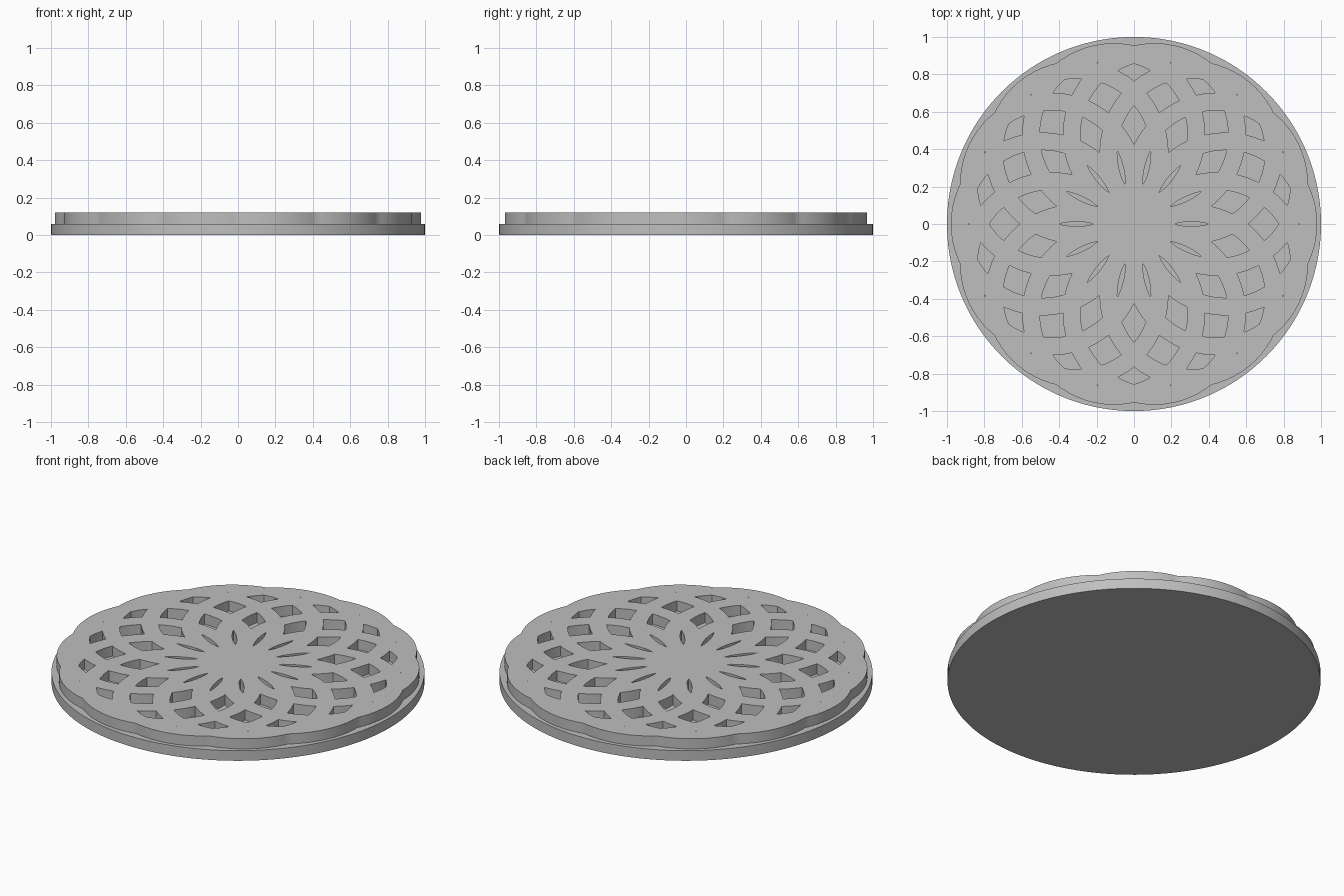
import bpy, bmesh
from math import pi, cos, sin, atan2, hypot
from mathutils import Vector
from mathutils.geometry import delaunay_2d_cdt

cube = bpy.data.objects.get("Cube")
if cube:
    bpy.data.objects.remove(cube, do_unlink=True)

RINGS, SEGMENTS = 14, 64
OUTER, INNER = 0.4895, 0.395      # ring radii; every outer circle touches the middle
BASE_TOP, TOP = 0.06, 0.12
STEP = 2 * pi / SEGMENTS

grey = bpy.data.materials.new("plain_grey")
grey.use_nodes = True
colour = (0.52, 0.52, 0.52, 1)
grey.diffuse_color = colour
grey.node_tree.nodes["Principled BSDF"].inputs["Base Color"].default_value = colour


def finish(name, bm):
    bmesh.ops.recalc_face_normals(bm, faces=bm.faces[:])
    mesh = bpy.data.meshes.new(name)
    bm.to_mesh(mesh)
    bm.free()
    mesh.materials.append(grey)
    obj = bpy.data.objects.new(name, mesh)
    bpy.context.collection.objects.link(obj)
    bpy.ops.object.select_all(action='DESELECT')
    obj.select_set(True)
    bpy.context.view_layer.objects.active = obj
    bpy.ops.object.shade_smooth_by_angle(angle=pi / 6)


def in_polygon(point, centre, turn, radius):
    # Inside test for a regular polygon whose first corner points along turn
    dx, dy = point.x - centre.x, point.y - centre.y
    offset = (atan2(dy, dx) - turn) % STEP - STEP / 2
    return hypot(dx, dy) * cos(offset) < radius * cos(STEP / 2)


# Round base plate
bm = bmesh.new()
bmesh.ops.create_cone(bm, cap_ends=True, segments=160, radius1=1, radius2=1, depth=BASE_TOP)
bmesh.ops.translate(bm, verts=bm.verts, vec=(0, 0, BASE_TOP / 2))
finish("base_plate", bm)

# Outlines of the overlapping rings
rings, points, edges = [], [], []
for k in range(RINGS):
    turn = 2 * pi * k / RINGS
    centre = Vector((cos(turn), sin(turn))) * OUTER
    rings.append((centre, turn))
    for radius in (OUTER, INNER):
        first = len(points)
        for i in range(SEGMENTS):
            a = turn + i * STEP
            points.append(centre + Vector((cos(a), sin(a))) * radius)
            edges.append((first + i, first + (i + 1) % SEGMENTS))

# Flat pattern, keeping only what lies on a ring
verts, _, faces, *_ = delaunay_2d_cdt(points, edges, [], 0, 1e-5)
bm = bmesh.new()
corners = [bm.verts.new((v.x, v.y, BASE_TOP - 0.01)) for v in verts]
for face in faces:
    mid = sum((verts[i] for i in face), Vector((0, 0))) / len(face)
    if any(in_polygon(mid, c, t, OUTER) and not in_polygon(mid, c, t, INNER)
           for c, t in rings):
        bm.faces.new([corners[i] for i in face])
bmesh.ops.delete(bm, geom=[v for v in bm.verts if not v.link_faces], context='VERTS')

# Raise the pattern above the plate
result = bmesh.ops.extrude_face_region(bm, geom=bm.faces[:], use_keep_orig=True)
raised = [g for g in result["geom"] if isinstance(g, bmesh.types.BMVert)]
bmesh.ops.translate(bm, verts=raised, vec=(0, 0, TOP - BASE_TOP + 0.01))
finish("raised_ring_pattern", bm)
